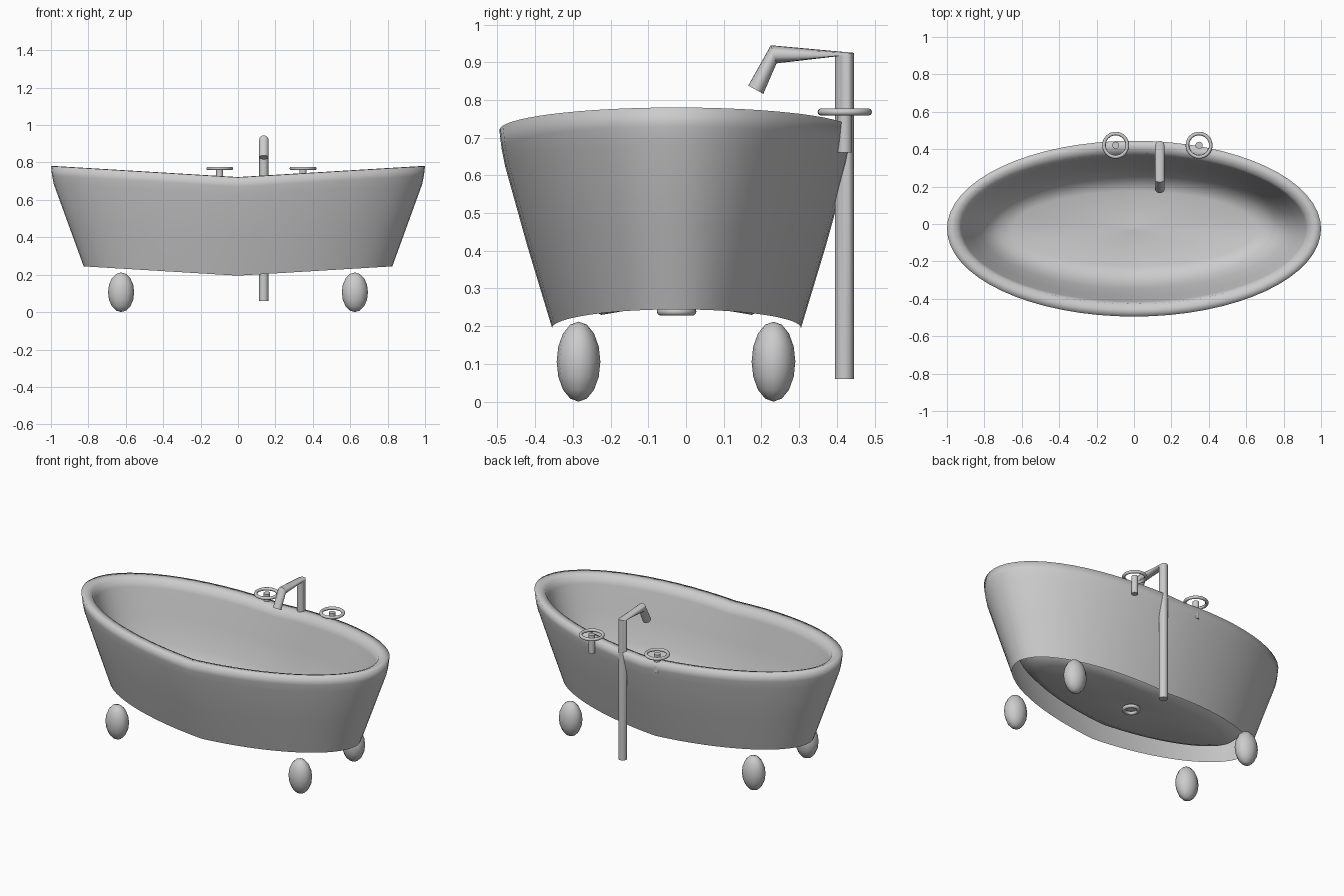
import bpy, bmesh
from math import sin, cos, pi

if "Cube" in bpy.data.objects:
    bpy.data.objects.remove(bpy.data.objects["Cube"])

CY = -0.025      # centre line of the tub


def loft(name, rings, caps=(True, True)):
    """Skin a list of equal-length point rings."""
    bm = bmesh.new()
    loops = [[bm.verts.new(p) for p in r] for r in rings]
    n = len(loops[0])
    for a, b in zip(loops, loops[1:]):
        for i in range(n):
            j = (i + 1) % n
            bm.faces.new((a[i], a[j], b[j], b[i]))
    if caps[0]:
        bm.faces.new(loops[0][::-1])
    if caps[1]:
        bm.faces.new(loops[-1])
    bmesh.ops.recalc_face_normals(bm, faces=bm.faces)
    me = bpy.data.meshes.new(name)
    bm.to_mesh(me)
    bm.free()
    ob = bpy.data.objects.new(name, me)
    bpy.context.collection.objects.link(ob)
    return ob


def smooth(ob, angle=0.7):
    bpy.ops.object.select_all(action='DESELECT')
    bpy.context.view_layer.objects.active = ob
    ob.select_set(True)
    bpy.ops.object.shade_smooth_by_angle(angle=angle)


def torus(name, loc, major, minor):
    bpy.ops.mesh.primitive_torus_add(location=loc, major_radius=major, minor_radius=minor,
                                     major_segments=32, minor_segments=10)
    bpy.context.object.name = name
    smooth(bpy.context.object)


def cylinder(name, x, y, z0, z1, r):
    bpy.ops.mesh.primitive_cylinder_add(vertices=16, radius=r, depth=z1 - z0,
                                        location=(x, y, (z0 + z1) / 2))
    bpy.context.object.name = name
    smooth(bpy.context.object)


# Tub: elliptical shell, outer skirt, rim and inner bowl; rises linearly to both ends
profile = [(.825, .33, .195), (.905, .395, .41), (.985, .455, .625), (.994, .464, .67),
           (1.0, .47, .72), (.965, .435, .722), (.935, .402, .712), (.92, .39, .67),
           (.875, .36, .52), (.82, .32, .37), (.78, .29, .30), (.73, .25, .255),
           (.65, .20, .230)]
N = 64
rings = [[(rx * cos(2 * pi * i / N), CY + ry * sin(2 * pi * i / N),
           z + .06 * rx * abs(cos(2 * pi * i / N))) for i in range(N)]
         for rx, ry, z in profile]
rings.append([(.02 * cos(2 * pi * i / N), CY + .01 * sin(2 * pi * i / N), .262)
              for i in range(N)])
tub = loft("tub", rings, caps=(False, True))
for p in tub.data.polygons:
    p.use_smooth = True

# Feet: four egg shapes
for x in (-.625, .625):
    for y in (-.285, .232):
        bpy.ops.mesh.primitive_uv_sphere_add(segments=12, ring_count=8, location=(x, y, .106))
        foot = bpy.context.object
        foot.name = "foot"
        foot.scale = (.07, .058, .106)
        bpy.ops.object.transform_apply(location=False, rotation=False, scale=True)
        smooth(foot, 1.2)

# Faucet: one pipe through mitred sections, each given by two opposite (y, z) points
sections = [((.395, .06), (.445, .06)), ((.395, .915), (.445, .925)),
            ((.24, .897), (.225, .945)), ((.205, .816), (.165, .838))]
pipe = []
for (y0, z0), (y1, z1) in sections:
    ring = []
    for i in range(16):
        a = 2 * pi * i / 16
        t = .5 + .5 * cos(a)
        ring.append((.138 + .025 * sin(a), y0 + (y1 - y0) * t, z0 + (z1 - z0) * t))
    pipe.append(ring)
smooth(loft("faucet", pipe))

# Tap handles: wheel rim around a short stem
for x in (-.098, .348):
    torus("tap_wheel", (x, .421, .768), .0625, .0095)
    cylinder("tap_stem", x, .421, .66, .772, .019)

# Drain ring under the floor
torus("drain_ring", (0, CY, .239), .041, .0115)
